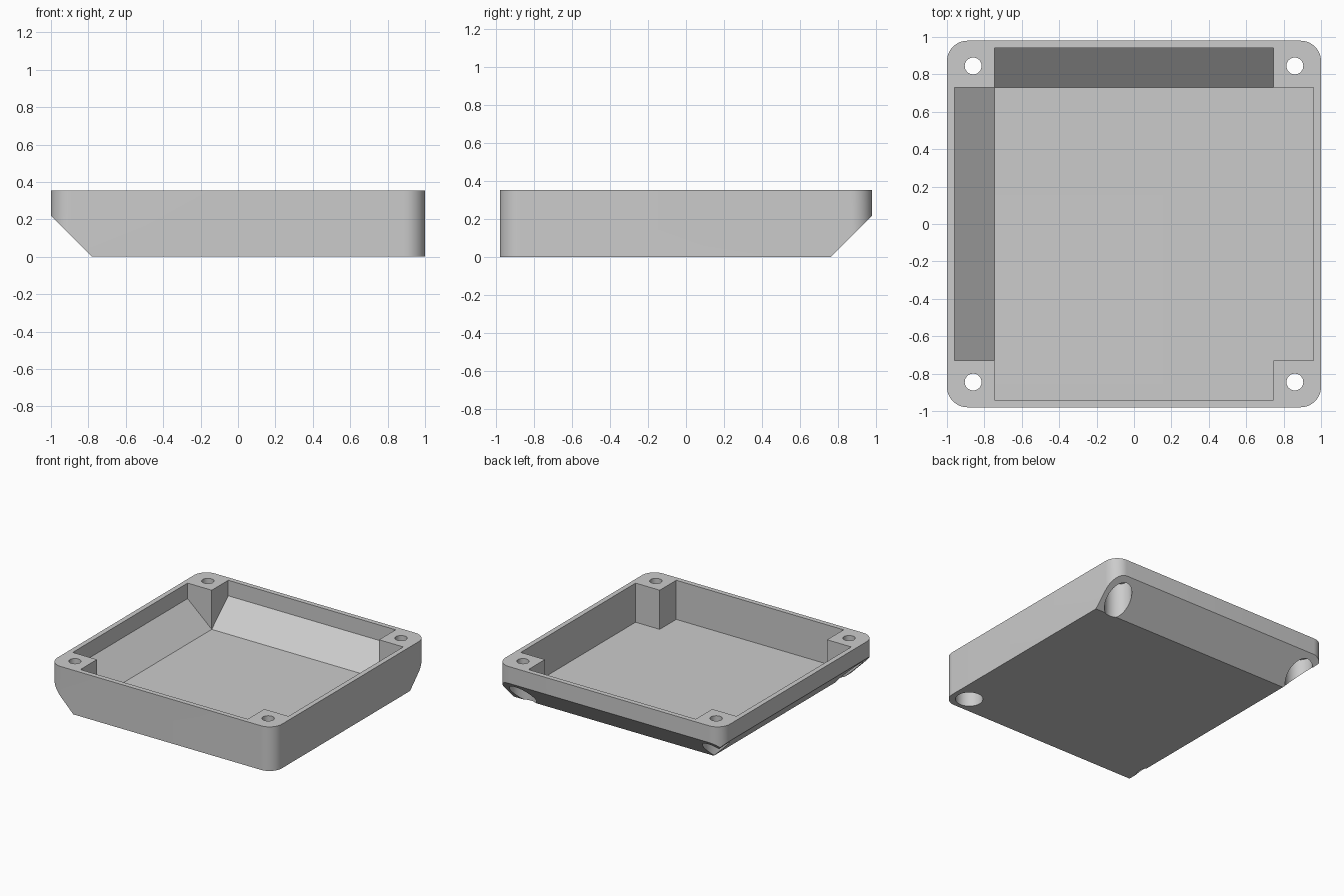
import bpy
import bmesh
from mathutils import Vector

if "Cube" in bpy.data.objects:
    bpy.data.objects.remove(bpy.data.objects["Cube"], do_unlink=True)

HALF_X, HALF_Y, HEIGHT = 1.0, 0.98, 0.355
CORNER, CHAMFER, WALL = 0.11, 0.22, 0.04
POST_X, POST_Y = 0.745, 0.73
FLOOR, SLOPE_TOP = 0.04, 0.23
HOLE_X, HOLE_Y = 0.86, 0.845

grey = bpy.data.materials.new("plain grey")
grey.use_nodes = True
colour = (0.6, 0.6, 0.6, 1)
grey.diffuse_color = colour
grey.node_tree.nodes["Principled BSDF"].inputs["Base Color"].default_value = colour


def box(bm, hx, hy, z0, z1):
    bmesh.ops.create_cube(bm, size=1)
    for v in bm.verts:
        v.co = Vector((v.co.x * 2 * hx, v.co.y * 2 * hy, z0 + (v.co.z + 0.5) * (z1 - z0)))


def slice_off(bm, point, normal):
    """Cut away everything on the normal side of a plane and close the cut."""
    geom = bm.verts[:] + bm.edges[:] + bm.faces[:]
    cut = bmesh.ops.bisect_plane(bm, geom=geom, plane_co=point, plane_no=normal, clear_outer=True)
    edges = [e for e in cut["geom_cut"] if isinstance(e, bmesh.types.BMEdge)]
    bmesh.ops.contextual_create(bm, geom=edges)


def finish(bm, name):
    bmesh.ops.recalc_face_normals(bm, faces=bm.faces[:])
    mesh = bpy.data.meshes.new(name)
    bm.to_mesh(mesh)
    bm.free()
    mesh.materials.append(grey)
    obj = bpy.data.objects.new(name, mesh)
    bpy.context.collection.objects.link(obj)
    return obj


def cylinder(name, x, y, radius, z0, z1):
    bm = bmesh.new()
    bmesh.ops.create_cone(bm, cap_ends=True, segments=48, radius1=radius, radius2=radius, depth=z1 - z0)
    bmesh.ops.translate(bm, verts=bm.verts[:], vec=(x, y, (z0 + z1) / 2))
    return finish(bm, name)


# Tray body: rounded upright corners, right and back undersides chamfered
bm = bmesh.new()
box(bm, HALF_X, HALF_Y, 0, HEIGHT)
upright = [e for e in bm.edges if abs(e.verts[0].co.z - e.verts[1].co.z) > 0.1]
bmesh.ops.bevel(bm, geom=upright, offset=CORNER, segments=12, profile=0.5, affect='EDGES')
slice_off(bm, (-HALF_X, 0, CHAMFER), (-1, 0, -1))
slice_off(bm, (0, HALF_Y, CHAMFER), (0, 1, -1))
tray = finish(bm, "tray")

# Crossing channels leave a square post in each corner
rise = SLOPE_TOP - FLOOR
cutters = []
bm = bmesh.new()
box(bm, HALF_X - WALL, POST_Y, FLOOR, 0.5)
slice_off(bm, (-POST_X, 0, FLOOR), (-rise, 0, -(HALF_X - WALL - POST_X)))
cutters.append(finish(bm, "side_channel_cutter"))
bm = bmesh.new()
box(bm, POST_X, HALF_Y - WALL, FLOOR, 0.5)
slice_off(bm, (0, POST_Y, FLOOR), (0, rise, -(HALF_Y - WALL - POST_Y)))
cutters.append(finish(bm, "long_channel_cutter"))

# Screw holes through the posts, with wide bores from below
for sx in (-1, 1):
    for sy in (-1, 1):
        x, y = sx * HOLE_X, sy * HOLE_Y
        cutters.append(cylinder("bore_cutter", x, y, 0.1, -0.1, 0.28))
        cutters.append(cylinder("hole_cutter", x, y, 0.045, 0.2, 0.5))

bpy.context.view_layer.objects.active = tray
for cutter in cutters:
    mod = tray.modifiers.new("cut", 'BOOLEAN')
    mod.operation = 'DIFFERENCE'
    mod.solver = 'EXACT'
    mod.object = cutter
    bpy.ops.object.modifier_apply(modifier=mod.name)
    bpy.data.objects.remove(cutter, do_unlink=True)

bpy.ops.object.select_all(action='DESELECT')
tray.select_set(True)
bpy.ops.object.shade_smooth_by_angle(angle=0.5)
